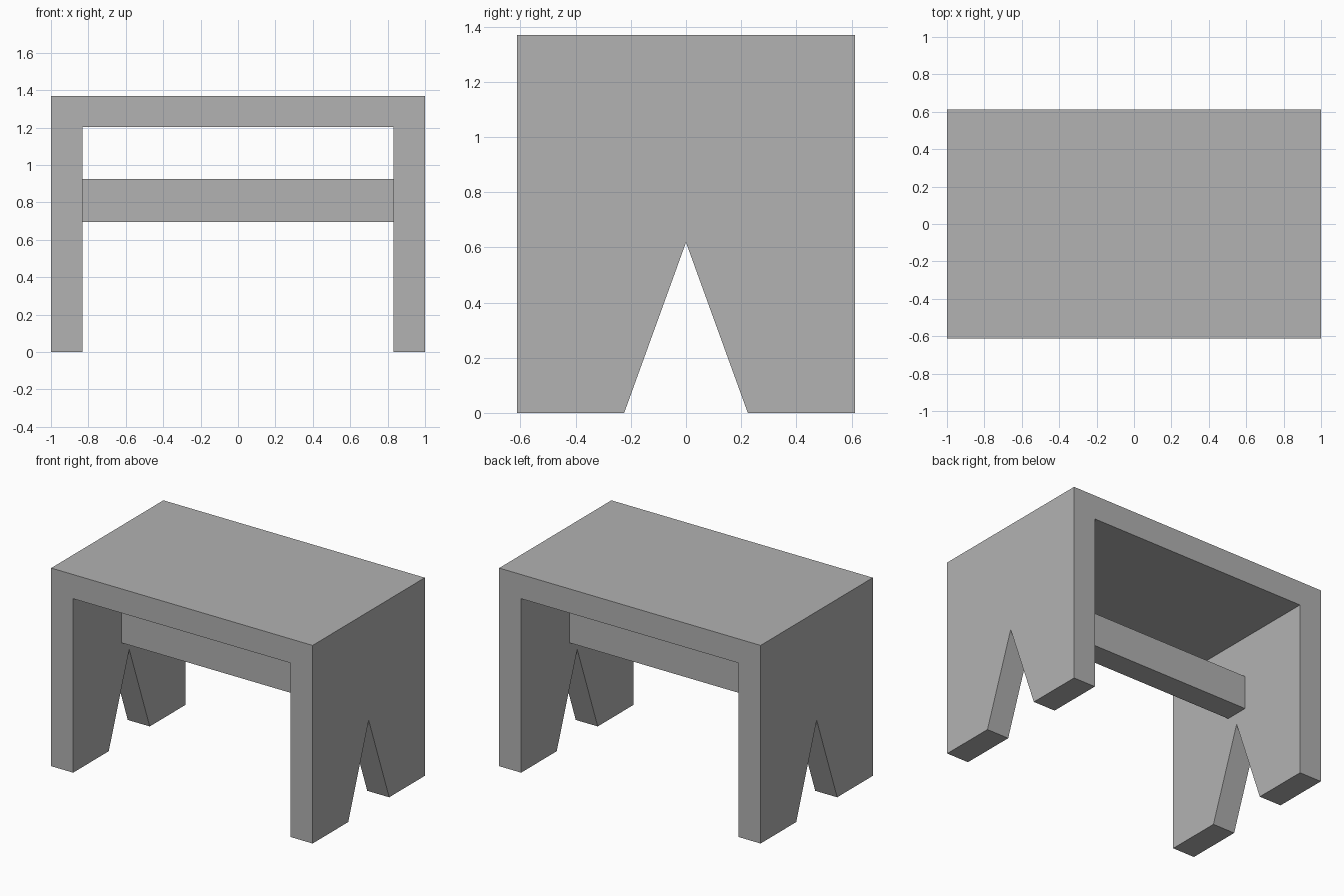
import bpy, bmesh

if "Cube" in bpy.data.objects:
    bpy.data.objects.remove(bpy.data.objects["Cube"])

grey = bpy.data.materials.new("plain_grey")
grey.diffuse_color = (0.447, 0.447, 0.447, 1)
grey.use_nodes = True
grey.node_tree.nodes["Principled BSDF"].inputs["Base Color"].default_value = grey.diffuse_color


def prism(name, profile, axis, half):
    """Extrude a 2D profile from -half to +half along the x or y axis."""
    def place(a, b, d):
        return (d, a, b) if axis == "x" else (a, d, b)
    bm = bmesh.new()
    face = bm.faces.new([bm.verts.new(place(a, b, -half)) for a, b in profile])
    new = bmesh.ops.extrude_face_region(bm, geom=[face])["geom"]
    shift = place(0, 0, 2 * half)
    bmesh.ops.translate(bm, vec=shift, verts=[v for v in new if isinstance(v, bmesh.types.BMVert)])
    bmesh.ops.recalc_face_normals(bm, faces=bm.faces[:])
    mesh = bpy.data.meshes.new(name)
    bm.to_mesh(mesh)
    bm.free()
    mesh.materials.append(grey)
    obj = bpy.data.objects.new(name, mesh)
    bpy.context.collection.objects.link(obj)
    return obj


WIDTH, INNER, DEPTH = 1.0, 0.832, 0.613   # half sizes
TOP, UNDERSIDE = 1.37, 1.203
NOTCH_HALF, NOTCH_TOP = 0.224, 0.618

# Seat and both side panels as one upside-down U
frame = prism("seat_and_sides",
              [(-WIDTH, 0), (-INNER, 0), (-INNER, UNDERSIDE), (INNER, UNDERSIDE),
               (INNER, 0), (WIDTH, 0), (WIDTH, TOP), (-WIDTH, TOP)], "y", DEPTH)

# V-shaped notch that splits each side panel into two feet
low = -0.1
wide = NOTCH_HALF * (NOTCH_TOP - low) / NOTCH_TOP
notch = prism("notch_cutter", [(-wide, low), (wide, low), (0, NOTCH_TOP)], "x", 1.2)
notch.hide_render = True
notch.hide_viewport = True
cut = frame.modifiers.new("foot_notch", "BOOLEAN")
cut.operation = "DIFFERENCE"
cut.solver = "EXACT"
cut.object = notch

# Stretcher bar joining the side panels
prism("stretcher", [(-0.082, 0.695), (0.082, 0.695), (0.082, 0.925), (-0.082, 0.925)], "x", INNER)
